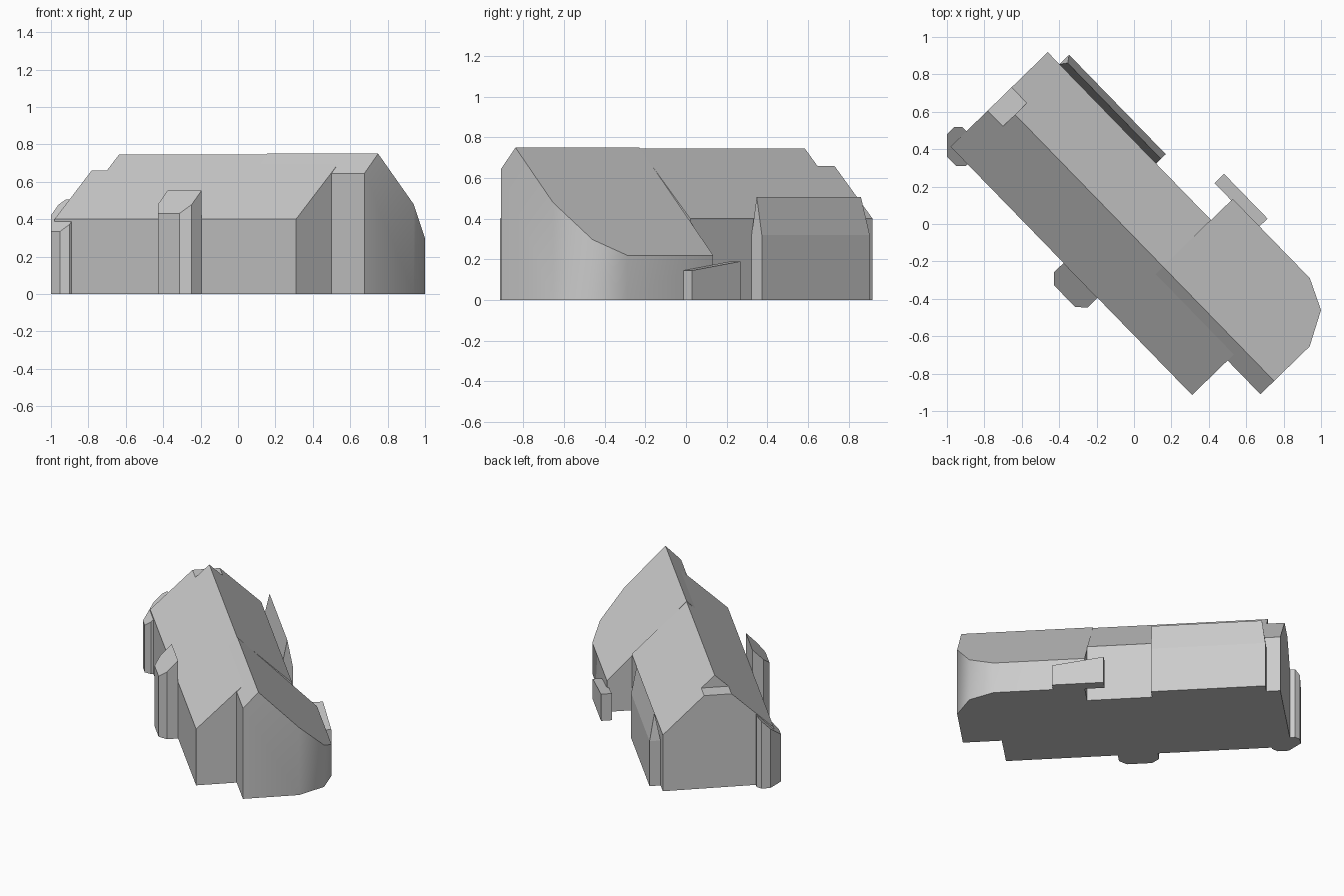
import bpy, bmesh, math
from mathutils import Vector

cube = bpy.data.objects.get("Cube")
if cube:
    bpy.data.objects.remove(cube, do_unlink=True)

TURN = math.radians(-45.8)   # the ridge runs diagonally across the plot
RIDGE = -0.048               # ridge offset across the building

stone = bpy.data.materials.new("pale_grey")
stone.use_nodes = True
GREY = (0.6, 0.6, 0.6, 1)
stone.diffuse_color = GREY
stone.node_tree.nodes["Principled BSDF"].inputs["Base Color"].default_value = GREY


def across(v1, z1, v2, z2):
    """Roof plane through two (across, height) points, running along the ridge."""
    n = Vector((0, z1 - z2, v2 - v1))
    return Vector((0, v1, z1)), n if n.z > 0 else -n


def along(u1, z1, u2, z2):
    """Hip plane through two (along, height) points."""
    n = Vector((z1 - z2, 0, u2 - u1))
    return Vector((u1, 0, z1)), n if n.z > 0 else -n


def block(name, plan, roof, smooth=False):
    """Raise a plan outline into a solid and trim its top with roof planes."""
    bm = bmesh.new()
    base = bm.faces.new([bm.verts.new((u, v, 0)) for u, v in plan])
    top = bmesh.ops.extrude_face_region(bm, geom=[base])["geom"]
    bmesh.ops.translate(bm, vec=(0, 0, 1.5),
                        verts=[g for g in top if isinstance(g, bmesh.types.BMVert)])
    for point, normal in roof:
        bmesh.ops.bisect_plane(bm, geom=bm.verts[:] + bm.edges[:] + bm.faces[:],
                               plane_co=point, plane_no=normal, clear_outer=True)
        bmesh.ops.holes_fill(bm, edges=[e for e in bm.edges if e.is_boundary])
    bmesh.ops.recalc_face_normals(bm, faces=bm.faces)
    mesh = bpy.data.meshes.new(name)
    bm.to_mesh(mesh)
    bm.free()
    mesh.materials.append(stone)
    obj = bpy.data.objects.new(name, mesh)
    obj.rotation_euler.z = TURN
    bpy.context.collection.objects.link(obj)
    if smooth:
        bpy.ops.object.select_all(action='DESELECT')
        obj.select_set(True)
        bpy.context.view_layer.objects.active = obj
        bpy.ops.object.shade_smooth_by_angle(angle=math.radians(40))
    return obj


def rect(u1, u2, v1, v2):
    return [(u1, v1), (u2, v1), (u2, v2), (u1, v2)]


# Main hall roof slopes
south = across(-0.415, 0.4, RIDGE, 0.745)
north = across(0.31, 0.4, RIDGE, 0.745)
flat = (Vector((0, 0, 0.66)), Vector((0, 0, 1)))

block("main_hall", rect(-0.863, 0.272, -0.415, 0.31), [south, north])
block("clipped_gable_end", rect(-0.98, -0.863, -0.415, 0.31), [south, north, flat])
block("south_range", rect(0.272, 0.872, -0.415, RIDGE), [south])

# Wing with the rounded corner and long rear slope
block("rounded_wing",
      [(0.272, -0.15), (1.124, -0.15), (1.124, 0.217), (1.027, 0.396),
       (0.863, 0.472), (0.272, 0.472)],
      [across(-0.15, 0.645, RIDGE, 0.75), across(RIDGE, 0.75, 0.472, 0.22)], True)

# Faceted corner turret following the hall slope
block("corner_turret",
      [(-0.955, -0.466), (-0.884, -0.466), (-0.85, -0.43), (-0.85, -0.41),
       (-0.96, -0.297), (-1.014, -0.297), (-1.042, -0.326), (-1.042, -0.382)],
      [across(-0.466, 0.335, -0.297, 0.506)])

# Bay on the south wall with a steep lean-to top
block("south_bay",
      [(-0.113, -0.415), (-0.113, -0.488), (-0.063, -0.535), (0.1, -0.535),
       (0.147, -0.488), (0.147, -0.415)],
      [across(-0.535, 0.43, -0.418, 0.55)])

# Narrow peaked aisle along the north wall, hipped at its outer end
block("north_aisle", rect(-0.89, -0.149, 0.31, 0.382),
      [across(0.31, 0.32, 0.346, 0.508), across(0.346, 0.508, 0.382, 0.32),
       along(-0.89, 0.32, -0.864, 0.508)])

# Low sloping wall beside the wing
block("low_wall", rect(0.143, 0.477, 0.461, 0.532),
      [along(0.143, 0.19, 0.477, 0.145)])
